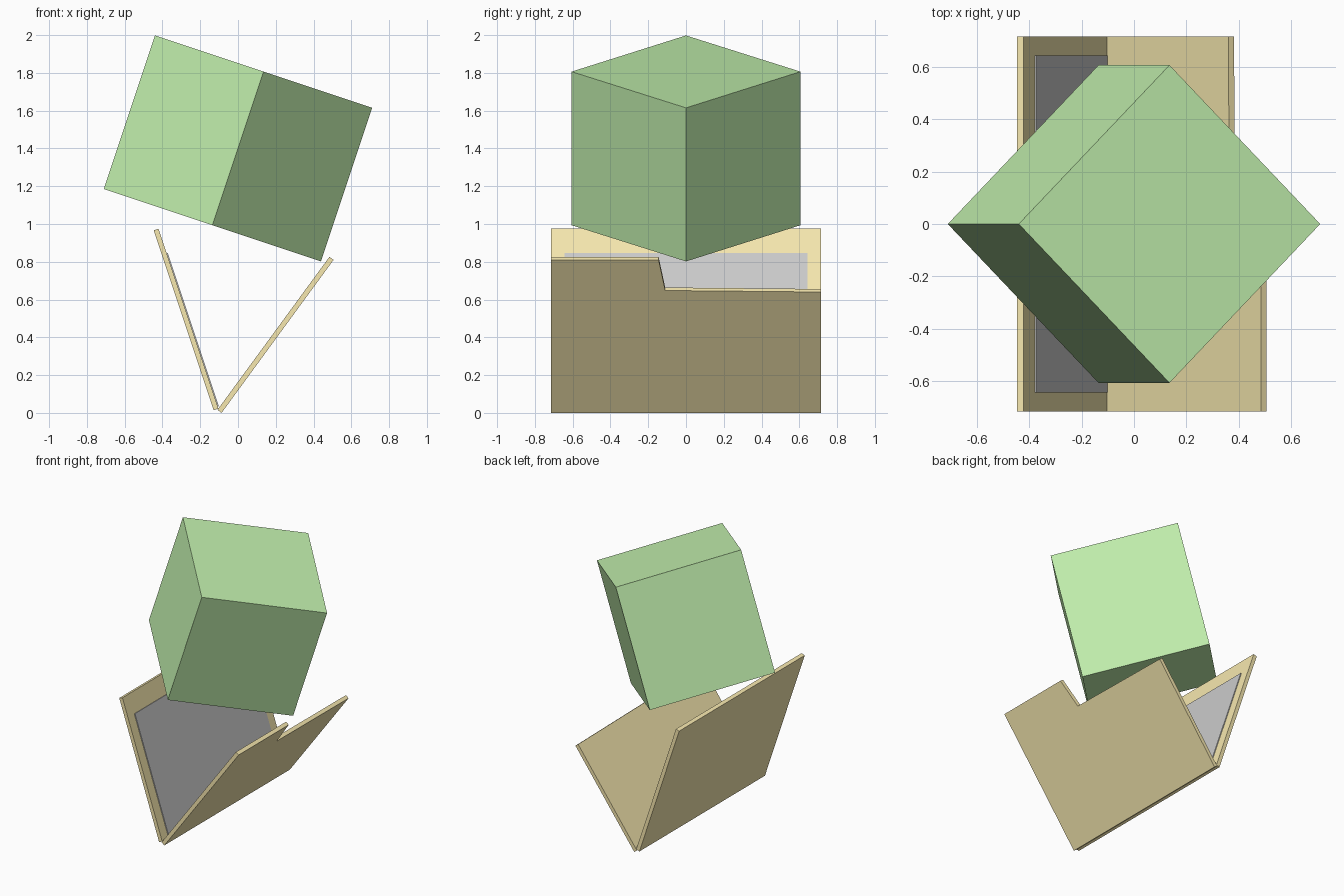
import bpy, bmesh
from math import radians, sin, cos
from mathutils import Matrix, Vector

if "Cube" in bpy.data.objects:
    bpy.data.objects.remove(bpy.data.objects["Cube"])


def material(name, rgb):
    m = bpy.data.materials.new(name)
    m.diffuse_color = (*rgb, 1)
    m.use_nodes = True
    m.node_tree.nodes["Principled BSDF"].inputs["Base Color"].default_value = m.diffuse_color
    return m


def add_object(name, bm, mat=None):
    bmesh.ops.recalc_face_normals(bm, faces=bm.faces)
    mesh = bpy.data.meshes.new(name)
    bm.to_mesh(mesh)
    bm.free()
    if mat:
        mesh.materials.append(mat)
    obj = bpy.data.objects.new(name, mesh)
    bpy.context.collection.objects.link(obj)
    return obj


def leaning_plate(name, foot, lean, side, outline, depth, thick, mat=None):
    """Outline of (y, distance up the slope), leaning from vertical, extruded inward."""
    a = radians(lean)
    up = Vector((sin(a), 0, cos(a)))
    inward = Vector((cos(a), 0, -sin(a))) * side
    base = Vector((foot[0], 0, foot[1])) + inward * depth
    bm = bmesh.new()
    face = bm.faces.new([bm.verts.new(base + up * u + Vector((0, y, 0))) for y, u in outline])
    out = bmesh.ops.extrude_face_region(bm, geom=[face])
    new_verts = [v for v in out["geom"] if isinstance(v, bmesh.types.BMVert)]
    bmesh.ops.translate(bm, verts=new_verts, vec=inward * thick)
    if face.is_valid and not any(len(e.link_faces) == 2 for e in face.edges):
        bm.faces.remove(face)
    # make sure both caps exist
    bmesh.ops.holes_fill(bm, edges=[e for e in bm.edges if e.is_boundary], sides=0)
    return add_object(name, bm, mat)


def rectangle(y, u0, u1):
    return [(-y, u0), (y, u0), (y, u1), (-y, u1)]


green = material("green", (0.54, 0.87, 0.42))
yellow = material("yellow", (0.93, 0.81, 0.43))

# tilted cube balanced above the open panels
bm = bmesh.new()
bmesh.ops.create_cube(bm, size=0.857, matrix=Matrix.Translation((0, 0, 1.4))
                      @ Matrix.Rotation(radians(18.43), 4, 'Y')
                      @ Matrix.Rotation(radians(45), 4, 'Z'))
add_object("cube", bm, green)

# left panel with a thin grey inlay on its inner face
T = 0.027
left_foot = (-0.129, 0.014)
leaning_plate("left_panel", left_foot, -18.43, 1, rectangle(0.715, 0, 1.004), 0, T, yellow)
leaning_plate("grey_inlay", left_foot, -18.43, 1, rectangle(0.643, 0.012, 0.866), T - 0.001, 0.007)

# right panel with a stepped top edge, taller at the front
stepped = [(-0.715, 0), (0.715, 0), (0.715, 0.793), (-0.11, 0.803), (-0.145, 1.004), (-0.715, 1.004)]
leaning_plate("right_panel", (-0.087, 0), 36.2, -1, stepped, 0, T, yellow)
